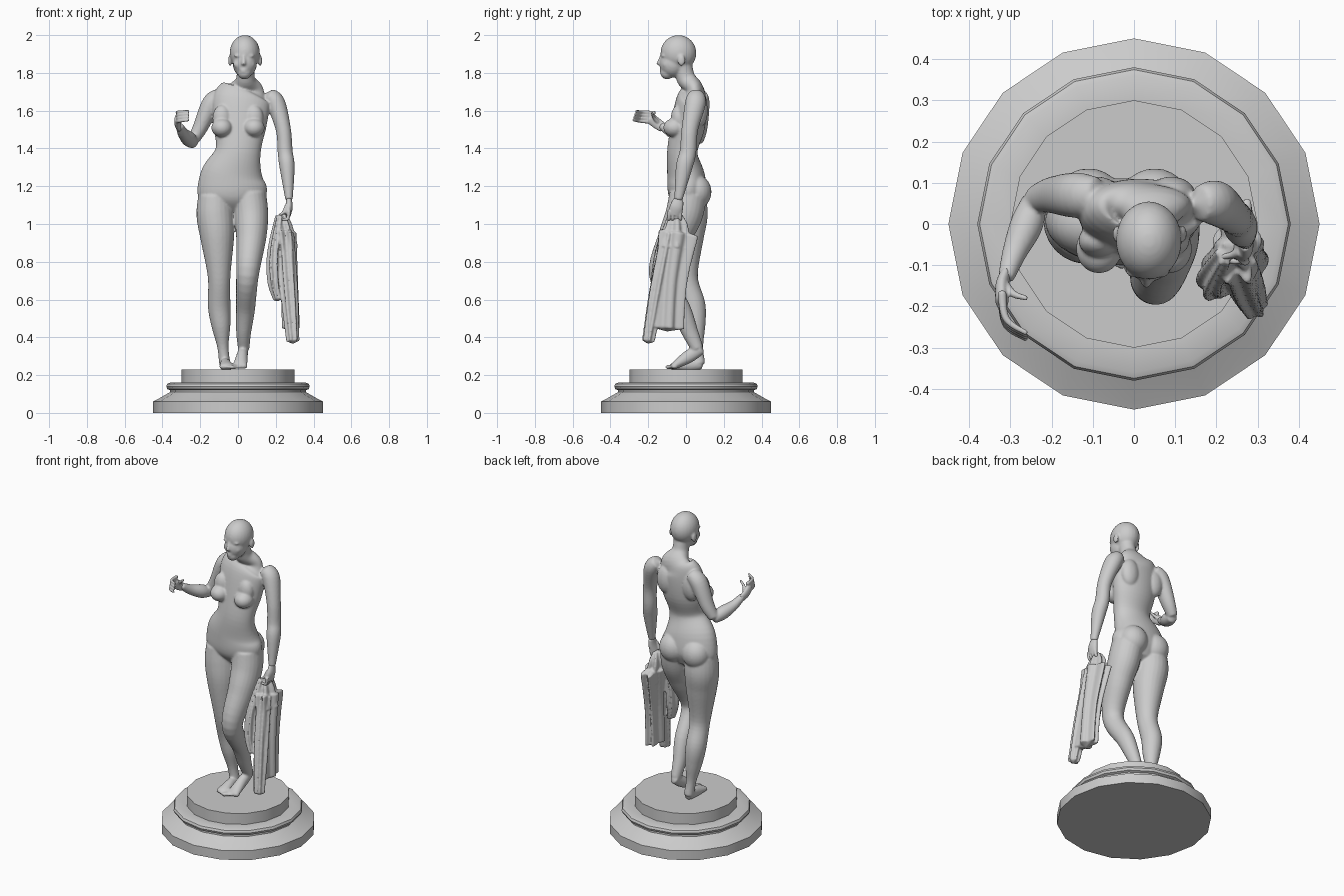
import bpy, bmesh, math
from mathutils import Vector, Matrix

default_cube = bpy.data.objects.get("Cube")
if default_cube:
    bpy.data.objects.remove(default_cube, do_unlink=True)

grey = (.6, .6, .6, 1)
stone = bpy.data.materials.new("pale_grey_stone")
stone.use_nodes = True
stone.diffuse_color = grey
stone.node_tree.nodes["Principled BSDF"].inputs["Base Color"].default_value = grey


def spline(before, start, end, after, t):
    """Smooth interpolation between two neighbouring stations."""
    before, start, end, after = (Vector(p) for p in (before, start, end, after))
    leave, arrive = (end - before) / 2, (after - start) / 2
    return (start + leave * t + (3 * (end - start) - 2 * leave - arrive) * t ** 2
            + (2 * (start - end) + leave + arrive) * t ** 3)


def limb(bm, stations, flat=1, sides=24, steps=6, pleats=0, ruffle=0):
    """Loft ellipses (x, y, z, half width, optional half depth) along a smooth path."""
    stations = [s if len(s) > 4 else (*s, s[3] * flat) for s in stations]
    padded = [stations[0], *stations, stations[-1]]
    path = [spline(*padded[i:i + 4], step / steps)
            for i in range(len(stations) - 1) for step in range(steps)]
    path.append(Vector(stations[-1]))
    centres = [Vector(p[:3]) for p in path]
    last = len(path) - 1
    rings = []
    for i, point in enumerate(path):
        width, depth = point[3], point[4]
        tangent = (centres[min(i + 1, last)] - centres[max(i - 1, 0)]).normalized()
        side = Vector((1, 0, 0))
        side = (side - tangent * side.dot(tangent)).normalized()
        other = tangent.cross(side)
        ring = []
        for k in range(sides):
            angle = math.tau * k / sides
            swell = 1 + ruffle * math.cos(pleats * angle + i / last)
            offset = side * width * math.cos(angle) + other * depth * math.sin(angle)
            ring.append(bm.verts.new(centres[i] + offset * swell))
        rings.append(ring)
        if i in (0, last):
            outward = tangent if i else -tangent
            pole = bm.verts.new(centres[i] + outward * min(width, depth) / 2)
            for a, b in zip(ring, ring[1:] + ring[:1]):
                bm.faces.new((a, b, pole))
    for lower, upper in zip(rings, rings[1:]):
        for k in range(sides):
            bm.faces.new((lower[k - 1], lower[k], upper[k], upper[k - 1]))


def blob(bm, centre, radii):
    """Ellipsoid mass blended into the surrounding form."""
    matrix = Matrix.Translation(centre) @ Matrix.Diagonal((*radii, 1))
    bmesh.ops.create_uvsphere(bm, u_segments=24, v_segments=16, radius=1, matrix=matrix)


def finish(name, bm):
    bmesh.ops.recalc_face_normals(bm, faces=bm.faces)
    mesh = bpy.data.meshes.new(name)
    bm.to_mesh(mesh)
    bm.free()
    obj = bpy.data.objects.new(name, mesh)
    bpy.context.collection.objects.link(obj)
    mesh.materials.append(stone)
    return obj


def fuse(name, bm, voxel, smoothing):
    """Merge overlapping forms into one carved surface."""
    obj = finish(name, bm)
    remesh = obj.modifiers.new("fuse", 'REMESH')
    remesh.mode = 'VOXEL'
    remesh.voxel_size = voxel
    soften = obj.modifiers.new("soften", 'SMOOTH')
    soften.iterations = smoothing
    depsgraph = bpy.context.evaluated_depsgraph_get()
    mesh = bpy.data.meshes.new_from_object(obj.evaluated_get(depsgraph))
    obj.modifiers.clear()
    obj.data = mesh
    mesh.materials.clear()
    mesh.materials.append(stone)
    mesh.shade_smooth()


def foot(bm, heel, toes, inward):
    """Foot from heel to toe line; inward is the side of the big toe."""
    heel, toes = Vector(heel), Vector(toes)
    limb(bm, [(*heel, .025, .03), (*heel.lerp(toes, .4), .03, .035),
              (*heel.lerp(toes, .8), .036, .025), (*toes, .038, .015)])
    for k in range(5):
        size = .009 if k else .012
        root = toes + Vector((inward * (.03 - k * .015), .02, 0))
        tip = root - Vector((0, .045 - k * .006, .002))
        limb(bm, [(*root, size), (*tip, size)], sides=12)


def finger(bm, base, tip, bend):
    middle = (base + tip) / 2 + bend
    limb(bm, [(*base, .011), (*middle, .009), (*tip, .006)], sides=12)


def hand(name, palm, base, tip, step, bend, thumb_base, thumb_tip):
    """Palm, four fingers spaced by step, and a thumb."""
    bm = bmesh.new()
    limb(bm, palm, flat=1.8)
    base, tip, step, bend = Vector(base), Vector(tip), Vector(step), Vector(bend)
    for k in range(4):
        finger(bm, base + step * k, tip + step * k, bend)
    finger(bm, Vector(thumb_base), Vector(thumb_tip), bend / 3)
    fuse(name, bm, .004, 2)


# Round plinth: base slab, sloping step, rounded lip and drum
bm = bmesh.new()
lip = [(.36 + .02 * math.cos(k * math.pi / 4), .14 + .02 * math.sin(k * math.pi / 4))
       for k in range(-2, 3)]
profile = [(0, 0), (.45, 0), (.45, .06), (.43, .07), (.36, .11), *lip, (.3, .16), (.3, .23), (0, .23)]
verts = [bm.verts.new((radius, 0, z)) for radius, z in profile]
edges = [bm.edges.new(pair) for pair in zip(verts, verts[1:])]
bmesh.ops.spin(bm, geom=verts + edges, cent=(0, 0, 0), axis=(0, 0, 1), angle=math.tau,
               steps=16, use_merge=True)
bmesh.ops.remove_doubles(bm, verts=bm.verts, dist=.001)
plinth = finish("plinth", bm)
bpy.context.view_layer.objects.active = plinth
plinth.select_set(True)
bpy.ops.object.shade_smooth_by_angle(angle=math.radians(30))

# Torso and neck
bm = bmesh.new()
limb(bm, [(-.03, .02, 1.08, .1, .06), (-.03, .01, 1.15, .18, .1), (-.03, 0, 1.25, .17, .1),
          (0, -.02, 1.38, .12, .08), (.01, .01, 1.52, .14, .09), (.02, .03, 1.66, .15, .08),
          (.04, .04, 1.72, .1, .05), (.04, 0, 1.77, .05, .05), (.04, -.02, 1.85, .05, .05)], sides=40)

# Head
blob(bm, (.036, -.04, 1.905), (.08, .095, .095))
blob(bm, (.036, -.07, 1.85), (.064, .07, .075))
blob(bm, (.034, -.1, 1.8), (.036, .036, .034))
limb(bm, [(.03, -.13, 1.89, .008), (.03, -.145, 1.845, .013)], sides=12)
for z in (1.808, 1.818):
    blob(bm, (.03, -.13, z), (.02, .01, .006))

# Paired masses of face, chest, back and seat
for s in (-1, 1):
    blob(bm, (.033 + s * .03, -.118, 1.89), (.024, .014, .007))
    blob(bm, (.033 + s * .036, -.104, 1.845), (.022, .022, .022))
    blob(bm, (.038 + s * .08, -.024, 1.865), (.01, .02, .03))
    blob(bm, (s * .085, -.06, 1.51), (.056, .06, .05))
    blob(bm, (s * .085, -.04, 1.56), (.05, .04, .07))
    blob(bm, (s * .09, .07, 1.6), (.06, .045, .09))
    blob(bm, (s * .08 - .03, .055, 1.17), (.085, .08, .09))

# Straight right leg and bent left leg with raised heel
limb(bm, [(-.12, .01, 1.15, .09), (-.12, .01, 1.05, .1), (-.11, 0, .93, .09), (-.1, 0, .72, .06),
          (-.1, .04, .57, .06), (-.09, .05, .46, .05), (-.08, .06, .35, .03), (-.07, .07, .26, .03)], flat=1.05)
limb(bm, [(.06, .01, 1.15, .09), (.07, -.01, 1.05, .09), (.07, -.06, .93, .08), (.05, -.13, .73, .06),
          (.04, -.03, .55, .05), (.03, .02, .43, .04), (.03, .06, .34, .03)], flat=1.1)
foot(bm, (-.07, .08, .26), (-.06, -.08, .245), 1)
foot(bm, (.03, .08, .34), (.01, -.07, .245), -1)

# Lowered left arm, then raised right upper arm and forearm
limb(bm, [(.16, .05, 1.68, .04), (.2, .05, 1.64, .05), (.24, .02, 1.5, .04), (.25, .01, 1.38, .04),
          (.26, -.01, 1.3, .04), (.27, -.04, 1.13, .02)], flat=1.1)
limb(bm, [(-.09, .07, 1.68, .04), (-.14, .07, 1.64, .05), (-.2, .07, 1.51, .04), (-.24, .06, 1.44, .03)],
     flat=1.1)
limb(bm, [(-.24, .06, 1.43, .03), (-.26, 0, 1.45, .04), (-.29, -.07, 1.48, .03), (-.31, -.13, 1.52, .02)])
fuse("figure_body", bm, .006, 6)

# Open right hand and gripping left hand
hand("right_hand", [(-.31, -.12, 1.51, .014), (-.32, -.15, 1.53, .016), (-.32, -.19, 1.56, .016)],
     base=(-.32, -.18, 1.54), tip=(-.26, -.28, 1.55), step=(0, .005, .016), bend=(-.02, -.015, 0),
     thumb_base=(-.31, -.15, 1.54), thumb_tip=(-.26, -.18, 1.59))
hand("left_hand", [(.27, -.04, 1.13, .015), (.27, -.05, 1.09, .02), (.26, -.06, 1.05, .02)],
     base=(.27, -.09, 1.07), tip=(.22, -.09, 1.03), step=(0, .02, 0), bend=(.015, 0, -.025),
     thumb_base=(.26, -.07, 1.1), thumb_tip=(.21, -.08, 1.04))

# Hanging drape: gathered top, wide back fold, long front tail, short inner flap
bm = bmesh.new()
gathered_top = [(.24, -.05, 1.05, .02), (.24, -.05, .99, .04), (.26, -.06, .87, .05)]
back_fold = [(.25, -.04, .95, .05), (.27, -.08, .7, .04), (.28, -.1, .45, .04)]
front_tail = [(.25, -.09, .95, .04), (.27, -.15, .65, .04), (.29, -.2, .38, .03)]
inner_flap = [(.22, -.07, 1.04, .02), (.19, -.12, .85, .03), (.19, -.14, .7, .03), (.21, -.15, .6, .02)]
for fold, flat in ((gathered_top, 1.4), (back_fold, 2), (front_tail, 1), (inner_flap, 1.4)):
    limb(bm, fold, flat, sides=60, pleats=6, ruffle=.2)
fuse("drape", bm, .006, 1)
